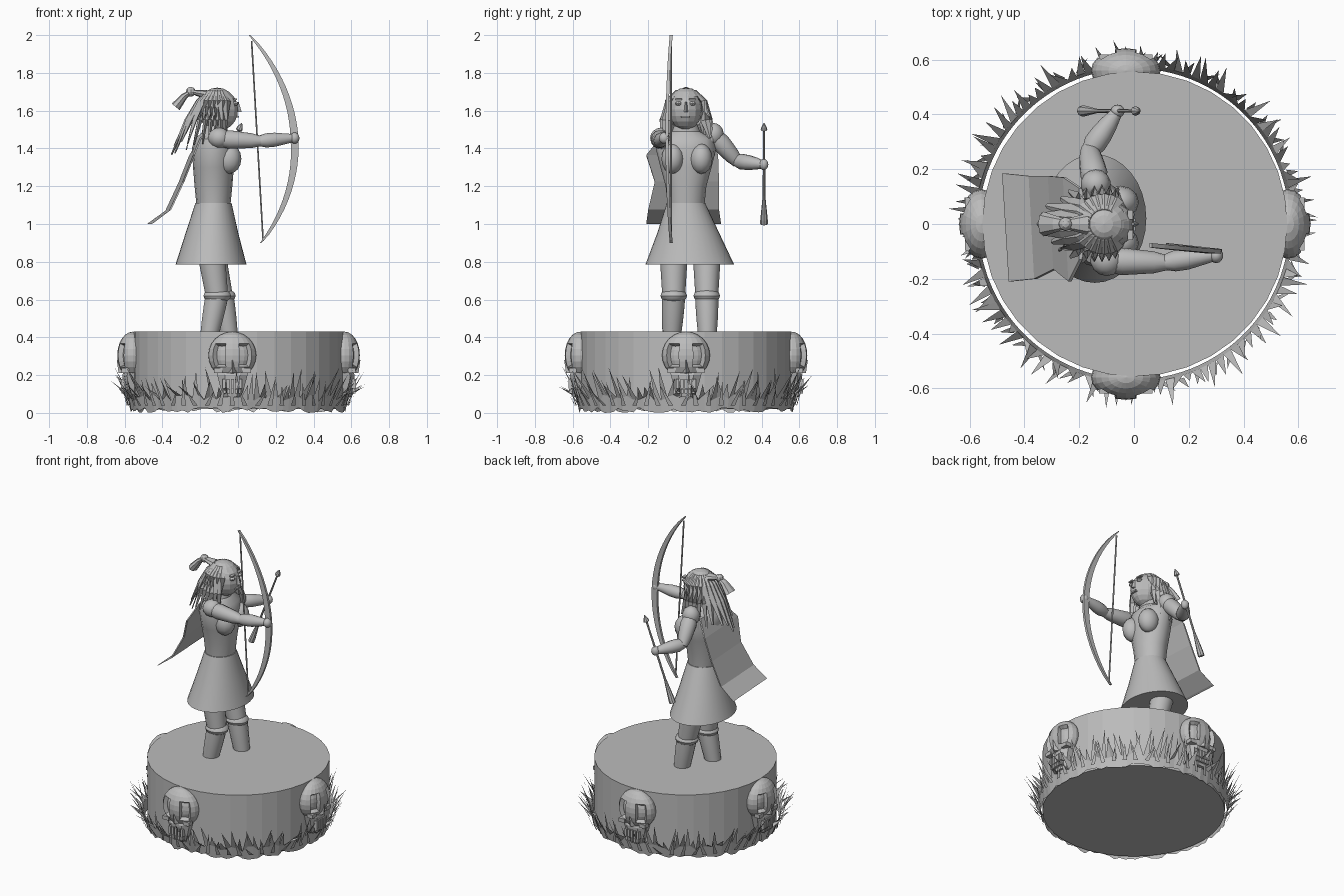
import bpy, bmesh, math, random
from mathutils import Vector, Matrix

if "Cube" in bpy.data.objects:
    bpy.data.objects.remove(bpy.data.objects["Cube"])

random.seed(4)
stone = bpy.data.materials.new("grey stone")
stone.diffuse_color = (0.5, 0.5, 0.5, 1)
stone.use_nodes = True
stone.node_tree.nodes["Principled BSDF"].inputs["Base Color"].default_value = stone.diffuse_color


def finish(name, bm, smooth=False):
    bmesh.ops.recalc_face_normals(bm, faces=bm.faces[:])
    me = bpy.data.meshes.new(name)
    bm.to_mesh(me)
    bm.free()
    me.materials.append(stone)
    ob = bpy.data.objects.new(name, me)
    bpy.context.collection.objects.link(ob)
    if smooth:
        bpy.ops.object.select_all(action='DESELECT')
        ob.select_set(True)
        bpy.context.view_layer.objects.active = ob
        bpy.ops.object.shade_smooth_by_angle(angle=math.radians(35))
    return ob


def skin(bm, rings):
    """Bridge rings of points and cap both ends."""
    vs = [[bm.verts.new(p) for p in r] for r in rings]
    n = len(vs[0])
    for a, b in zip(vs, vs[1:]):
        for i in range(n):
            bm.faces.new((a[i], a[(i + 1) % n], b[(i + 1) % n], b[i]))
    bm.faces.new(vs[0][::-1])
    bm.faces.new(vs[-1])


def loft(name, rows, sides, smooth=False):
    """Stack of level ellipses: (x, y, z, rx, ry)."""
    bm = bmesh.new()
    skin(bm, [[(x + rx * math.cos(2 * math.pi * i / sides), y + ry * math.sin(2 * math.pi * i / sides), z)
               for i in range(sides)] for x, y, z, rx, ry in rows])
    return finish(name, bm, smooth)


def tube(bm, pts, radii, sides=12, flat=1.0):
    pts = [Vector(p) for p in pts]
    rings = []
    for i, (p, r) in enumerate(zip(pts, radii)):
        t = (pts[min(i + 1, len(pts) - 1)] - pts[max(i - 1, 0)]).normalized()
        ref = Vector((0, 0, 1)) if abs(t.z) < 0.95 else Vector((1, 0, 0))
        u = t.cross(ref).normalized()
        w = t.cross(u)
        rings.append([p + u * r * math.cos(2 * math.pi * k / sides) + w * r * flat * math.sin(2 * math.pi * k / sides)
                      for k in range(sides)])
    skin(bm, rings)


def limb(name, a, b, radii, sides=14):
    bm = bmesh.new()
    a, b = Vector(a), Vector(b)
    tube(bm, [a.lerp(b, i / (len(radii) - 1)) for i in range(len(radii))], radii, sides)
    return finish(name, bm, True)


def ball(bm, c, r, u=14, v=8):
    m = Matrix.Translation(c) @ Matrix.Diagonal((*r, 1))
    return bmesh.ops.create_uvsphere(bm, u_segments=u, v_segments=v, radius=1, matrix=m)["verts"]


def ball_part(name, c, r, u=14, v=8, smooth=True):
    bm = bmesh.new()
    ball(bm, c, r, u, v)
    return finish(name, bm, smooth)


def box(bm, c, s):
    bmesh.ops.create_cube(bm, size=1, matrix=Matrix.Translation(c) @ Matrix.Diagonal((*s, 1)))


# Round pedestal
loft("pedestal", [(0.003, 0, 0.02, 0.557, 0.557), (0.003, 0, 0.43, 0.557, 0.557)], 36)

# Ring of grass blades: ragged foot, low band, pointed tips leaning out
bm = bmesh.new()
N = 110


def polar(k, r, z):
    a = 2 * math.pi * k / N
    return bm.verts.new((r * math.cos(a), r * math.sin(a), z))


foot = [polar(k, 0.568, random.uniform(0, 0.03)) for k in range(N)]
band = [polar(k, 0.58, random.uniform(0.06, 0.1)) for k in range(N)]
for k in range(N):
    j = (k + 1) % N
    bm.faces.new((foot[k], foot[j], band[j], band[k]))
    tip = polar(k + random.uniform(-0.5, 1.5), random.uniform(0.605, 0.68), random.uniform(0.13, 0.25))
    bm.faces.new((band[k], band[j], tip))
    if k % 2:
        root = [polar(k + d, 0.59, 0.04) for d in (0.2, 1.0)]
        bm.faces.new(root + [polar(k + random.uniform(-1, 2), 0.63, random.uniform(0.1, 0.2))])
finish("grass_ring", bm)

# Skulls on the four sides of the pedestal (modelled facing +x)
bm = bmesh.new()
ball(bm, (0.56, 0, 0.305), (0.082, 0.127, 0.125), 20, 12)
for s in (1, -1):
    eye = [f for f in bm.faces for c in [f.calc_center_median()]
           if c.x > 0.57 and 0.02 < c.y * s < 0.095 and 0.255 < c.z < 0.365]
    bmesh.ops.inset_region(bm, faces=eye, thickness=0.008, depth=-0.025)
skin(bm, [[(x, y, z) for x, y in ((0.54, -w), (d - 0.025, -w), (d, -w * 0.5), (d, w * 0.5), (d - 0.025, w), (0.54, w))]
          for z, w, d in ((0.085, 0.045, 0.60), (0.13, 0.062, 0.61), (0.2, 0.08, 0.615), (0.24, 0.09, 0.60))])
skin(bm, [[(0.61, -w, z), (0.61, w, z), (d, 0, z)] for z, w, d in ((0.21, 0.025, 0.635), (0.28, 0.01, 0.645))])
for i in range(-2, 3):
    box(bm, (0.61, i * 0.022, 0.155), (0.025, 0.016, 0.05))
    box(bm, (0.61, i * 0.02, 0.115), (0.02, 0.014, 0.025))
for s in (1, -1):
    box(bm, (0.6, s * 0.075, 0.225), (0.04, 0.045, 0.025))
first = finish("skull_1", bm)
for k in range(4):
    ob = first if k == 0 else bpy.data.objects.new(f"skull_{k + 1}", first.data)
    if k:
        bpy.context.collection.objects.link(ob)
    ob.rotation_euler.z = k * math.pi / 2
    ob.location.x = -0.03 if k % 2 else 0.003

# Legs with knee guards
for name, y, foot_x, foot_y, knee in (("right", -0.065, -0.15, -0.075, -0.11), ("left", 0.11, -0.05, 0.113, -0.085)):
    limb(name + "_thigh", (-0.15, y, 0.9), (knee, y, 0.61), (0.075, 0.072, 0.066, 0.06))
    limb(name + "_shin", (knee, y, 0.63), (foot_x, foot_y, 0.42), (0.062, 0.06, 0.056, 0.05))
    ball_part(name + "_knee", (knee, y, 0.62), (0.075, 0.07, 0.04))

# Skirt and torso
loft("skirt", [(-0.143, 0.02, 0.785, 0.188, 0.235), (-0.138, 0.012, 0.95, 0.14, 0.165),
               (-0.13, 0, 1.11, 0.096, 0.102)], 32, True)
loft("torso", [(-0.13, 0, 1.1, 0.09, 0.098), (-0.13, 0, 1.2, 0.1, 0.108), (-0.13, 0, 1.3, 0.108, 0.135),
               (-0.13, 0, 1.4, 0.114, 0.16), (-0.13, 0, 1.45, 0.1, 0.15), (-0.125, 0, 1.49, 0.06, 0.075),
               (-0.115, 0, 1.56, 0.045, 0.045)], 16, True)
for s in (1, -1):
    ball_part("breast", (-0.05, s * 0.075 + 0.005, 1.345), (0.068, 0.06, 0.08), 12, 8)

# Arms: right one holds the bow forward, left one is out to the side
ball_part("right_shoulder", (-0.1, -0.13, 1.455), (0.06, 0.06, 0.055))
limb("right_upper_arm", (-0.1, -0.135, 1.45), (0.13, -0.142, 1.438), (0.04, 0.05, 0.045, 0.04, 0.025))
limb("right_forearm", (0.1, -0.142, 1.438), (0.29, -0.115, 1.455), (0.025, 0.038, 0.038, 0.03, 0.022))
ball_part("right_hand", (0.3, -0.115, 1.455), (0.026, 0.028, 0.03))
ball_part("left_shoulder", (-0.14, 0.145, 1.475), (0.055, 0.055, 0.06))
limb("left_upper_arm", (-0.14, 0.15, 1.47), (-0.165, 0.275, 1.325), (0.04, 0.05, 0.047, 0.042, 0.03))
limb("left_forearm", (-0.17, 0.255, 1.335), (-0.065, 0.405, 1.315), (0.025, 0.042, 0.04, 0.033, 0.022))
ball_part("left_hand", (-0.06, 0.412, 1.315), (0.026, 0.024, 0.03))

# Bow: arc of a thin flat limb, widest between grip and tips
bm = bmesh.new()
rings = []
for i in range(25):
    t = i / 12 - 1
    z = 1.45 + 0.55 * t
    out = 0.225 * (1 - t * t) ** 0.9 if abs(t) < 1 else 0
    x = 0.095 - 0.03 * t + out
    w = 0.008 + 0.034 * (1 - abs(t)) ** 0.5
    y = -0.078 - 0.1 * out
    rings.append([(x, y - 0.008, z), (x, y + 0.008, z), (x - w, y + 0.008, z), (x - w, y - 0.008, z)])
skin(bm, rings)
finish("bow", bm)
bm = bmesh.new()
tube(bm, [(0.072, -0.08, 1.97), (0.133, -0.08, 0.91)], (0.005, 0.005), 6)
finish("bow_string", bm)

# Arrow held upright: flared tail, shaft, pointed head
bm = bmesh.new()
tail, head = Vector((-0.19, 0.413, 1.0)), Vector((0.02, 0.413, 1.535))
stops = ((0, 0.02), (0.04, 0.02), (0.28, 0.007), (0.92, 0.006), (0.93, 0.018), (0.96, 0.014), (1, 0.002))
tube(bm, [tail.lerp(head, t) for t, r in stops], [r for t, r in stops], 8)
finish("arrow", bm)

# Head and face
bm = bmesh.new()
ball(bm, (-0.095, -0.003, 1.605), (0.098, 0.088, 0.108), 14, 10)
finish("head", bm)
bm = bmesh.new()
for s in (1, -1):
    ball(bm, (-0.015, s * 0.037 - 0.003, 1.638), (0.018, 0.018, 0.012), 8, 6)
    box(bm, (-0.014, s * 0.037 - 0.003, 1.66), (0.02, 0.036, 0.008))
finish("eyes", bm)
bm = bmesh.new()
skin(bm, [[(-0.01, -w, z), (-0.01, w, z), (d, 0, z)] for z, w, d in ((1.592, 0.017, 0.02), (1.645, 0.008, 0.004))])
box(bm, (-0.002, -0.003, 1.568), (0.016, 0.045, 0.01))
finish("nose_and_mouth", bm)

# Hair: cap with open face, loose strands, bound ponytail
bm = bmesh.new()
ball(bm, (-0.11, 0, 1.61), (0.108, 0.105, 0.112), 14, 10)
drop = [f for f in bm.faces for c in [f.calc_center_median()]
        if c.x > -0.095 and c.z < 1.675 or c.z < 1.53]
bmesh.ops.delete(bm, geom=drop, context='FACES')
finish("hair_cap", bm)
bm = bmesh.new()
for k in range(19):
    a = math.radians(62 + k * 236 / 18)
    c, s = math.cos(a), math.sin(a)
    back = max(0, -c)
    end = random.uniform(0.11, 0.15) + 0.09 * back
    tube(bm, [(-0.11 + 0.05 * c, 0.05 * s, 1.705), (-0.11 + 0.1 * c, 0.1 * s, 1.65),
              (-0.12 + (0.11 + 0.04 * back) * c, 0.115 * s, 1.55),
              (-0.125 + end * c, min(end, 0.15) * s, random.uniform(1.36, 1.46))],
         (0.012, 0.026, 0.026, 0.008), 4, 0.5)
finish("hair_strands", bm)
bm = bmesh.new()
tube(bm, [(-0.17, 0, 1.685), (-0.25, 0, 1.7), (-0.285, 0, 1.675), (-0.33, 0, 1.62)], (0.04, 0.018, 0.03, 0.045), 8, 0.6)
ball(bm, (-0.25, 0, 1.7), (0.026, 0.026, 0.026), 8, 6)
finish("ponytail", bm)

# Cape: folded sheet falling away behind
bm = bmesh.new()
skin(bm, [[(x - e, -l, z), (x + e, r, z), (x + e + 0.012, r, z + 0.006), (x - e + 0.012, -l, z + 0.006)]
          for x, z, l, r, e in ((-0.2, 1.46, 0.13, 0.13, 0), (-0.25, 1.36, 0.21, 0.17, -0.01),
                                (-0.305, 1.22, 0.165, 0.175, -0.01), (-0.375, 1.07, 0.2, 0.175, -0.01),
                                (-0.47, 1.0, 0.21, 0.185, -0.012))])
finish("cape", bm)
